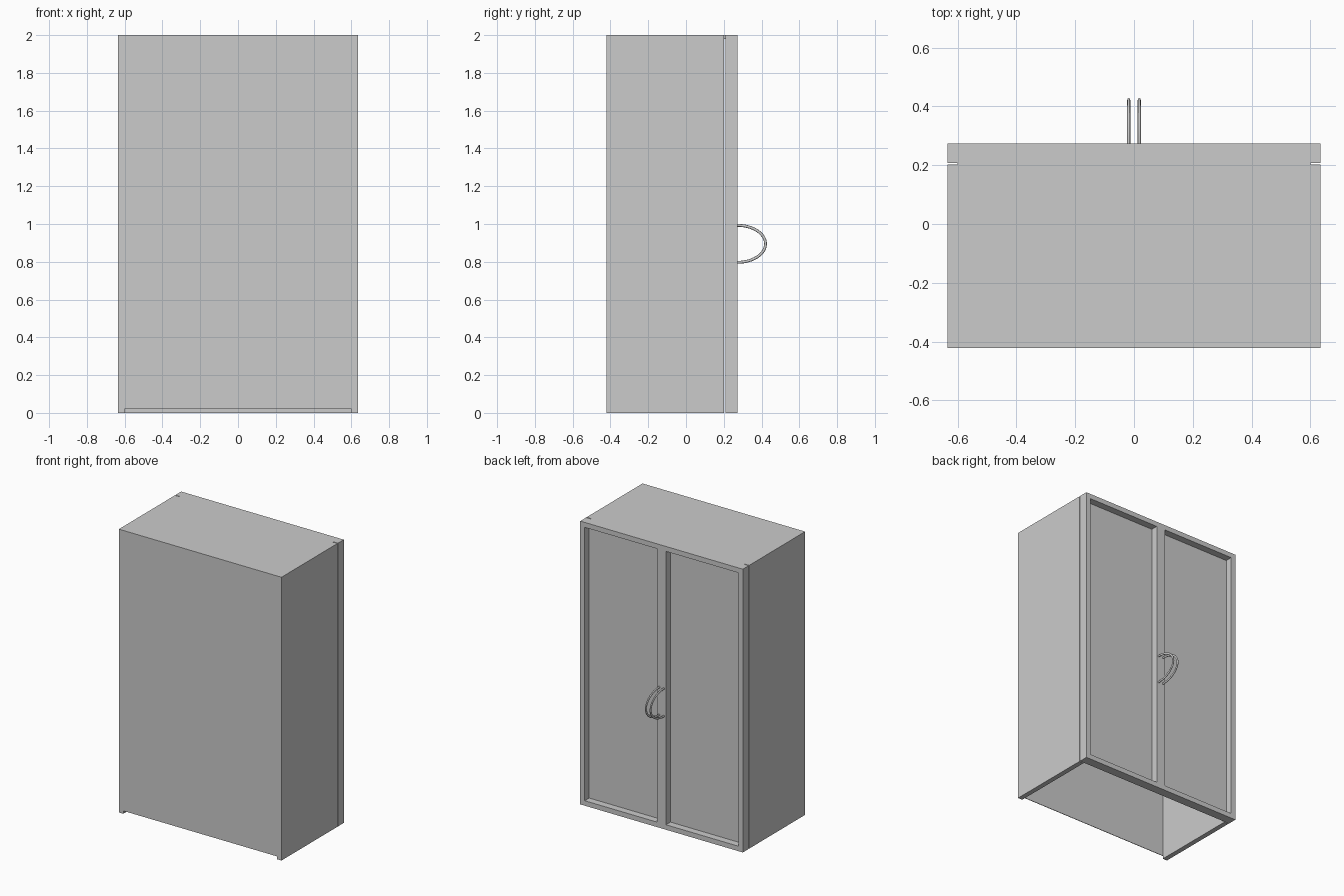
import bpy, bmesh, math

if "Cube" in bpy.data.objects:
    bpy.data.objects.remove(bpy.data.objects["Cube"])


def box(name, lo, hi):
    """Axis-aligned box from two opposite corners."""
    bm = bmesh.new()
    bmesh.ops.create_cube(bm, size=1)
    for v in bm.verts:
        v.co = [a + (b - a) * (c + 0.5) for a, b, c in zip(lo, hi, v.co)]
    me = bpy.data.meshes.new(name)
    bm.to_mesh(me)
    bm.free()
    ob = bpy.data.objects.new(name, me)
    bpy.context.collection.objects.link(ob)
    return ob


def cut(ob, name, lo, hi):
    """Subtract a box from an object and remove the cutter."""
    cutter = box(name, lo, hi)
    cutter.hide_render = True
    mod = ob.modifiers.new(name, 'BOOLEAN')
    mod.operation = 'DIFFERENCE'
    mod.solver = 'EXACT'
    mod.object = cutter
    bpy.context.view_layer.objects.active = ob
    bpy.ops.object.modifier_apply(modifier=mod.name)
    bpy.data.objects.remove(cutter)


W, H, T = 0.635, 2.0, 0.035          # half width, height, board thickness
BACK, BODY_END = -0.422, 0.202       # carcass depth range
DOOR_START, DOOR_END = 0.208, 0.273  # door depth range

# Carcass: hollow, open below and towards the doors, thin back raised off the floor
carcass = box("carcass", (-W, BACK, 0), (W, BODY_END, H))
cut(carcass, "hollow", (-W + T, BACK + 0.004, -0.1), (W - T, 0.4, H - 0.02))
cut(carcass, "back_gap", (-W + T, BACK - 0.1, -0.1), (W - T, BACK + 0.05, 0.02))

# Narrow strip joining the carcass top to the doors
box("top_joint", (-W + T, BODY_END, H - 0.02), (W - T, DOOR_START, H))

# Doors: framed slab with two recessed panels
doors = box("doors", (-W, DOOR_START, 0), (W, DOOR_END, H))
for s in (-1, 1):
    x0, x1 = sorted((s * T, s * (W - T)))
    cut(doors, "panel_recess", (x0, DOOR_END - 0.05, T), (x1, DOOR_END + 0.1, H - T))

# Handles: bowed half-ellipse bars either side of the centre
N = 24
for side, s in (("left", -1), ("right", 1)):
    cu = bpy.data.curves.new(side + "_handle", 'CURVE')
    cu.dimensions = '3D'
    cu.bevel_depth = 0.0075
    cu.bevel_resolution = 2
    cu.use_fill_caps = True
    sp = cu.splines.new('POLY')
    sp.points.add(N)
    for i, p in enumerate(sp.points):
        a = math.pi * (i / N - 0.5)
        p.co = (0, 0.149 * math.cos(a), 0.098 * math.sin(a), 1)
    ob = bpy.data.objects.new(side + "_handle", cu)
    bpy.context.collection.objects.link(ob)
    ob.location = (s * 0.018, DOOR_END - 0.001, 0.895)
    ob.scale.x = 0.7
    bpy.ops.object.select_all(action='DESELECT')
    ob.select_set(True)
    bpy.context.view_layer.objects.active = ob
    bpy.ops.object.convert(target='MESH')
    bpy.ops.object.shade_smooth_by_angle(angle=math.radians(50))
